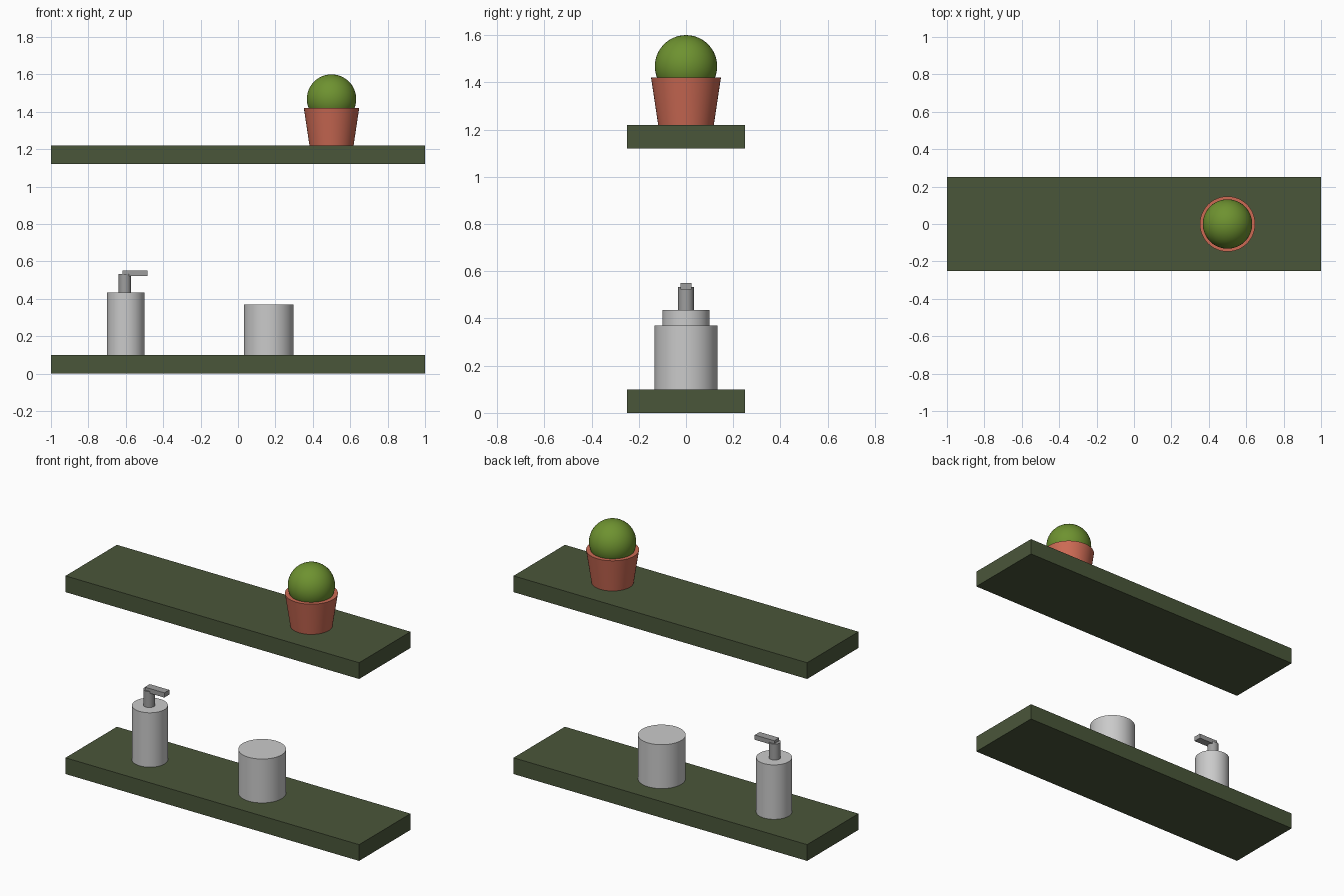
import bpy, math

if "Cube" in bpy.data.objects:
    bpy.data.objects.remove(bpy.data.objects["Cube"])


def material(name, srgb):
    m = bpy.data.materials.new(name)
    lin = [((c / 255 + 0.055) / 1.055) ** 2.4 for c in srgb]
    m.diffuse_color = (*lin, 1)
    m.use_nodes = True
    m.node_tree.nodes["Principled BSDF"].inputs["Base Color"].default_value = m.diffuse_color
    return m


green = material("dark olive green", (74, 86, 58))
silver = material("light grey", (202, 202, 202))
steel = material("mid grey", (158, 158, 158))
clay = material("terracotta", (204, 106, 84))
leaf = material("leaf green", (110, 146, 48))


def finish(name, mat, smooth=False):
    ob = bpy.context.object
    ob.name = name
    ob.data.materials.append(mat)
    if smooth:
        bpy.ops.object.shade_smooth_by_angle(angle=math.radians(35))
    return ob


def box(name, mat, lo, hi):
    mid = [(a + b) / 2 for a, b in zip(lo, hi)]
    bpy.ops.mesh.primitive_cube_add(size=1, location=mid)
    bpy.context.object.scale = [b - a for a, b in zip(lo, hi)]
    bpy.ops.object.transform_apply(location=False, rotation=False, scale=True)
    finish(name, mat)


def tapered(name, mat, x, r_low, r_high, z0, z1):
    bpy.ops.mesh.primitive_cone_add(vertices=48, radius1=r_low, radius2=r_high,
                                    depth=z1 - z0, location=(x, 0, (z0 + z1) / 2))
    finish(name, mat, True)


# Two floating shelves
for name, z in (("lower_shelf", 0), ("upper_shelf", 1.12)):
    box(name, green, (-1, -0.25, z), (1, 0.25, z + 0.1))

# Pump dispenser: body, neck, spout
tapered("dispenser_body", silver, -0.6, 0.1, 0.1, 0.1, 0.435)
tapered("dispenser_neck", steel, -0.605, 0.033, 0.033, 0.435, 0.533)
box("dispenser_spout", steel, (-0.618, -0.024, 0.522), (-0.485, 0.024, 0.551))

# Round container
tapered("container", silver, 0.165, 0.133, 0.133, 0.1, 0.37)

# Potted ball plant
tapered("plant_pot", clay, 0.5, 0.118, 0.148, 1.22, 1.42)
bpy.ops.mesh.primitive_uv_sphere_add(segments=48, ring_count=24, radius=0.132,
                                     location=(0.5, 0, 1.468))
finish("plant_ball", leaf, True)
